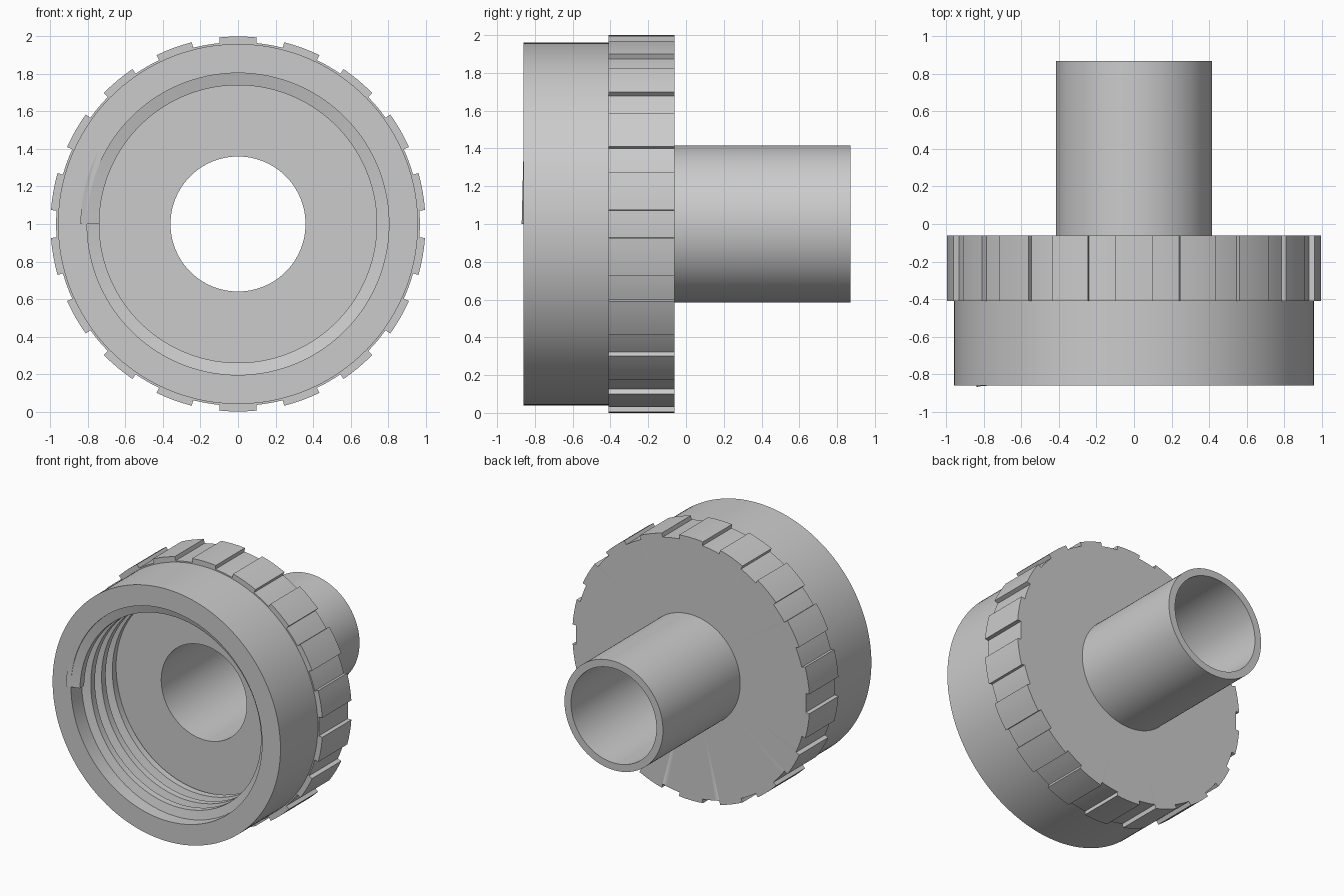
import bpy, bmesh
from math import sin, cos, pi, radians

cube = bpy.data.objects.get("Cube")
if cube:
    bpy.data.objects.remove(cube, do_unlink=True)

# Single plain grey plastic
grey = bpy.data.materials.new("light_grey_plastic")
grey.use_nodes = True
colour = (0.6, 0.6, 0.6, 1)
grey.diffuse_color = colour
grey.node_tree.nodes["Principled BSDF"].inputs["Base Color"].default_value = colour

TEETH = 18
PITCH = 0.13
AXIS_Z = 1.0


def point(r, y, angle):
    """Position around the horizontal axis of the part."""
    return (r * cos(angle), y, AXIS_Z + r * sin(angle))


def make_object(name, rows, loop_rows, cap_ends):
    """Skin a list of closed cross-sections into one smooth-shaded object."""
    bm = bmesh.new()
    rings = [[bm.verts.new(p) for p in row] for row in rows]
    n = len(rings[0])
    pairs = list(zip(rings, rings[1:]))
    if loop_rows:
        pairs.append((rings[-1], rings[0]))
    for a, b in pairs:
        for i in range(n):
            j = (i + 1) % n
            bm.faces.new((a[i], a[j], b[j], b[i]))
    if cap_ends:
        bm.faces.new(rings[0])
        bm.faces.new(rings[-1])
    bmesh.ops.remove_doubles(bm, verts=bm.verts, dist=1e-5)
    bmesh.ops.recalc_face_normals(bm, faces=bm.faces)
    mesh = bpy.data.meshes.new(name)
    bm.to_mesh(mesh)
    bm.free()
    mesh.materials.append(grey)
    obj = bpy.data.objects.new(name, mesh)
    bpy.context.collection.objects.link(obj)
    bpy.ops.object.select_all(action='DESELECT')
    obj.select_set(True)
    bpy.context.view_layer.objects.active = obj
    bpy.ops.object.shade_smooth_by_angle(angle=radians(30))
    return obj


# Angle and grip radius around one tooth; the steps share an angle
VALLEY, TIP, HALF = 0.97, 1.0, 5.75
tooth = [(-10, VALLEY), (-8, VALLEY), (-HALF, VALLEY)]
tooth += [(HALF * k / 2, TIP) for k in range(-2, 3)]
tooth += [(HALF, VALLEY), (8, VALLEY)]

# Cap, toothed grip and pipe stub turned as one body
body_rows = []
for t in range(TEETH):
    for offset, grip in tooth:
        angle = radians(90 + t * 360 / TEETH + offset)
        profile = [
            (0.36, 0.87), (0.415, 0.87), (0.415, -0.06),      # pipe
            (grip, -0.06), (grip, -0.41),                     # grip
            (0.96, -0.41), (0.96, -0.86), (0.805, -0.86),     # cap wall
            (0.805, -0.41), (0.36, -0.41),                    # socket floor
        ]
        body_rows.append([point(r, y, angle) for r, y in profile])
make_object("threaded_cap_body", body_rows, True, False)

# Internal screw thread winding in from the open rim
section = [(0.84, -0.05), (0.74, -0.025), (0.74, 0.025), (0.84, 0.05)]
STEPS, TURNS = 120, 3.25
thread_rows = []
for s in range(int(STEPS * TURNS) + 1):
    turn = s / STEPS
    angle = pi - 2 * pi * turn
    y0 = -0.82 + PITCH * turn
    thread_rows.append([point(r, y0 + dy, angle) for r, dy in section])
make_object("internal_thread", thread_rows, False, True)
